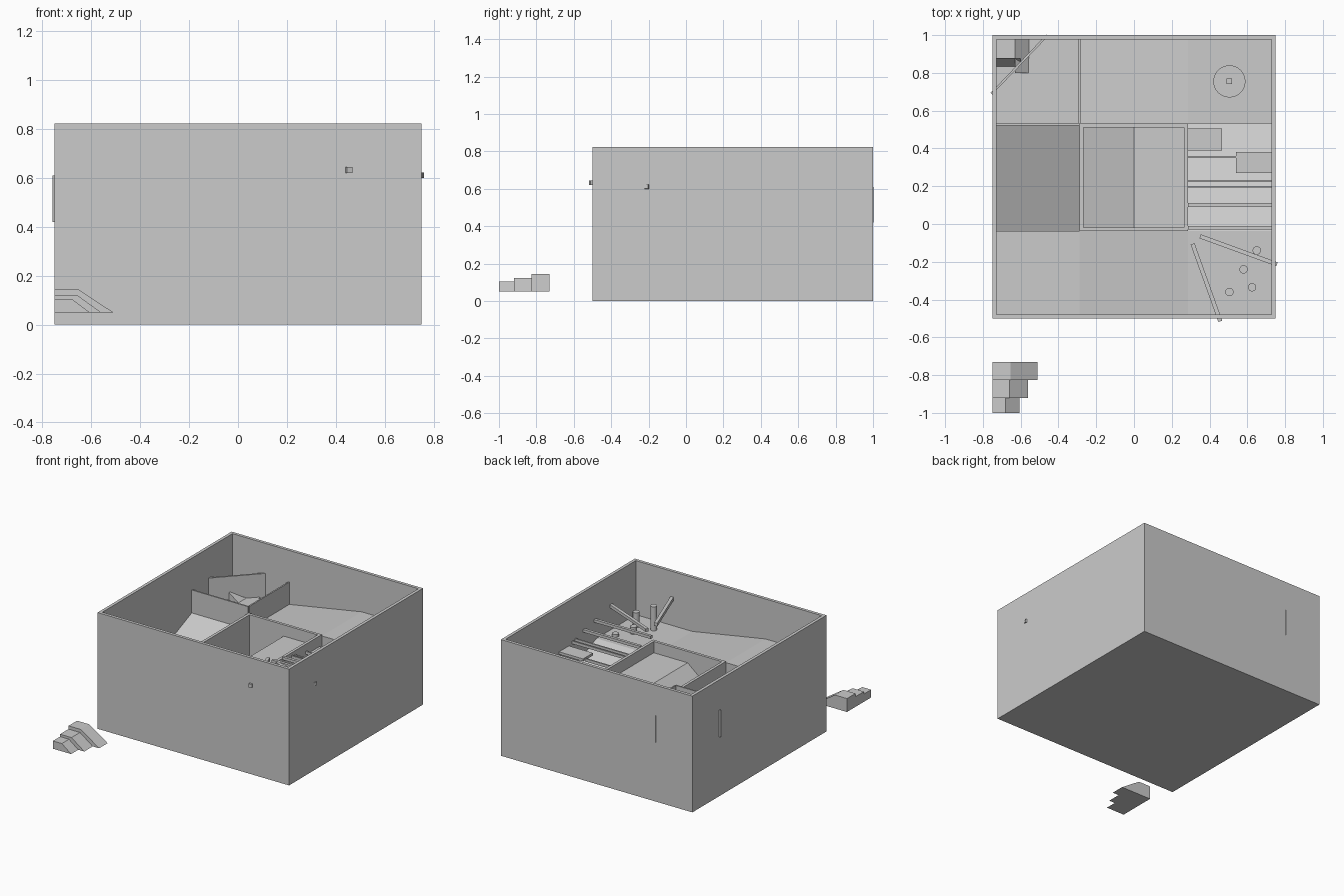
import bpy, bmesh, math
from mathutils import Vector

if "Cube" in bpy.data.objects:
    bpy.data.objects.remove(bpy.data.objects["Cube"])


def add_mesh(name, verts, faces):
    me = bpy.data.meshes.new(name)
    me.from_pydata(verts, [], faces)
    bm = bmesh.new()
    bm.from_mesh(me)
    bmesh.ops.recalc_face_normals(bm, faces=bm.faces)
    bm.to_mesh(me)
    bm.free()
    ob = bpy.data.objects.new(name, me)
    bpy.context.collection.objects.link(ob)
    return ob


def block(name, x, y, bottom, tops):
    """Box whose four top corners (ccw from -x -y) can have their own height."""
    if not isinstance(tops, tuple):
        tops = (tops,) * 4
    c = [(x[0], y[0]), (x[1], y[0]), (x[1], y[1]), (x[0], y[1])]
    v = [(*p, bottom) for p in c] + [(*p, t) for p, t in zip(c, tops)]
    f = [(0, 1, 2, 3), (4, 5, 6, 7)] + [(i, (i + 1) % 4, (i + 1) % 4 + 4, i + 4) for i in range(4)]
    return add_mesh(name, v, f)


def extrude_y(name, profile, y0, y1):
    n = len(profile)
    v = [(x, y, z) for y in (y0, y1) for x, z in profile]
    f = [tuple(range(n)), tuple(range(n, 2 * n))]
    f += [(i, (i + 1) % n, (i + 1) % n + n, i + n) for i in range(n)]
    return add_mesh(name, v, f)


def beam(name, a, b, w, h):
    """Upright-sided bar between two points, h is its vertical height."""
    a, b = Vector(a), Vector(b)
    side = (b - a).cross(Vector((0, 0, 1))).normalized() * w / 2
    up = Vector((0, 0, h / 2))
    v = [p + s * side + u * up for p in (a, b) for s, u in ((-1, -1), (1, -1), (1, 1), (-1, 1))]
    f = [(0, 1, 2, 3), (4, 5, 6, 7)] + [(i, (i + 1) % 4, (i + 1) % 4 + 4, i + 4) for i in range(4)]
    return add_mesh(name, v, f)


def cylinder(name, x, y, z0, z1, r, sides=24):
    bpy.ops.mesh.primitive_cylinder_add(vertices=sides, radius=r, depth=z1 - z0, location=(x, y, (z0 + z1) / 2))
    ob = bpy.context.object
    ob.name = name
    bpy.ops.object.shade_smooth_by_angle()


def frame(name, x, y, t, bottom, top):
    """One-piece ring of walls around a rectangle."""
    v = []
    for z in (bottom, top):
        for k in (0, t):
            v += [(x[0] + k, y[0] + k, z), (x[1] - k, y[0] + k, z), (x[1] - k, y[1] - k, z), (x[0] + k, y[1] - k, z)]
    f = []
    for i in range(4):
        j = (i + 1) % 4
        f += [(i, j, j + 4, i + 4), (i + 8, j + 8, j + 12, i + 12), (i, j, j + 8, i + 8), (i + 4, j + 4, j + 12, i + 12)]
    return add_mesh(name, v, f)


# Outer box
T = 0.022
frame("outer_walls", (-.75, .75), (-.5, 1), T, 0, .823)
block("base_plate", (-.75 + T, .75 - T), (-.5 + T, 1 - T), 0, .02)

# Course grid
L, A, B, R = -.728, -.288, .285, .728
F, C, D, K = -.478, -.038, .532, .978
HI, LO, PIT = .54, .44, .20

# Ring of floors: flat corners, gentle ramps front and back, steep ramps at the sides
block("back_left_floor", (L, A), (D, K), .02, LO)
block("back_ramp", (A, B), (D, K), .02, (LO, HI, HI, LO))
block("back_right_floor", (B, R), (D, K), .02, HI)
block("right_ramp", (B, R), (C, D), .02, (LO, LO, PIT, PIT))
block("front_right_floor", (B, R), (F, C), .02, LO)
block("front_ramp", (A, B), (F, C), .02, (HI, LO, LO, HI))
block("front_left_floor", (L, A), (F, C), .02, HI)
block("left_ramp", (L, A), (C, D), .02, (PIT, PIT, LO, LO))

# Central walled cell with a floor that dips on the left
frame("centre_walls", (A, B), (C, D), .02, .02, .55)
extrude_y("centre_floor", [(A + .02, .02), (B - .02, .02), (B - .02, .47), (0, .47), (A + .02, .25)], C + .02, D - .02)

# Thin walls around the back left corner and the diagonal baffle
block("corner_wall_front", (L, A), (D - .01, D), LO - .02, .598)
block("corner_wall_side", (A - .005, A + .005), (D, K), LO - .02, .598)
beam("diagonal_baffle", (-.755, .69, .515), (-.46, .998, .515), .012, .19)

# Slightly raised kite-shaped floor plate in that corner
kite = [(A, D), (-.51, K), (L, K), (L, .75)]
add_mesh("corner_plate", [(*p, z) for z in (LO - .02, LO + .006) for p in kite],
         [(0, 1, 2, 3), (4, 5, 6, 7)] + [(i, (i + 1) % 4, (i + 1) % 4 + 4, i + 4) for i in range(4)])

# Small sloped blocks behind the baffle
extrude_y("corner_wedge_tall", [(L, LO), (-.55, LO), (-.63, .51), (L, .51)], .875, K)
extrude_y("corner_wedge_low", [(-.63, LO), (-.55, LO), (-.63, .50)], .80, .875)
block("corner_wedge_front", (L, -.60), (.83, .875), LO, (LO, LO, .50, .50))

# Round disc in the back right corner
cylinder("turning_disc", .505, .755, HI - .01, HI + .01, .085, 32)
block("disc_hub", (.49, .52), (.74, .77), HI, HI + .02)

# Slats and platforms over the right ramp
for i, (y, z, x1) in enumerate([(-.02, .585, R), (.10, .56, R), (.197, .53, R), (.228, .525, R), (.355, .50, .54)]):
    w = .010 if i in (2, 3, 4) else .020
    block(f"slat_{i + 1}", (B, x1), (y - w / 2, y + w / 2), z - .02, z)
block("platform_right", (.54, R), (.27, .38), .487, .505)
block("platform_left", (B, .465), (.39, .505), .457, .475)

# Posts and crossing rods in the front right corner
for i, (x, y, top) in enumerate([(.65, -.14, .46), (.58, -.24, .49), (.625, -.335, .545), (.505, -.36, .61)]):
    cylinder(f"post_{i + 1}", x, y, LO - .02, top, .022)
beam("rod_side", (.35, -.065, .59), (.757, -.213, .611), .022, .022)
beam("rod_front", (.31, -.105, .625), (.457, -.515, .632), .022, .024)

# Separate stepped wedge in front of the box
for name, y0, y1, xt, xb, top in [("step_high", -.825, -.73, -.655, -.51, .145),
                                  ("step_middle", -.92, -.825, -.66, -.56, .122),
                                  ("step_low", -1, -.92, -.68, -.607, .105)]:
    extrude_y(name, [(-.75, .05), (xb, .05), (xt, top), (-.75, top)], y0, y1)
